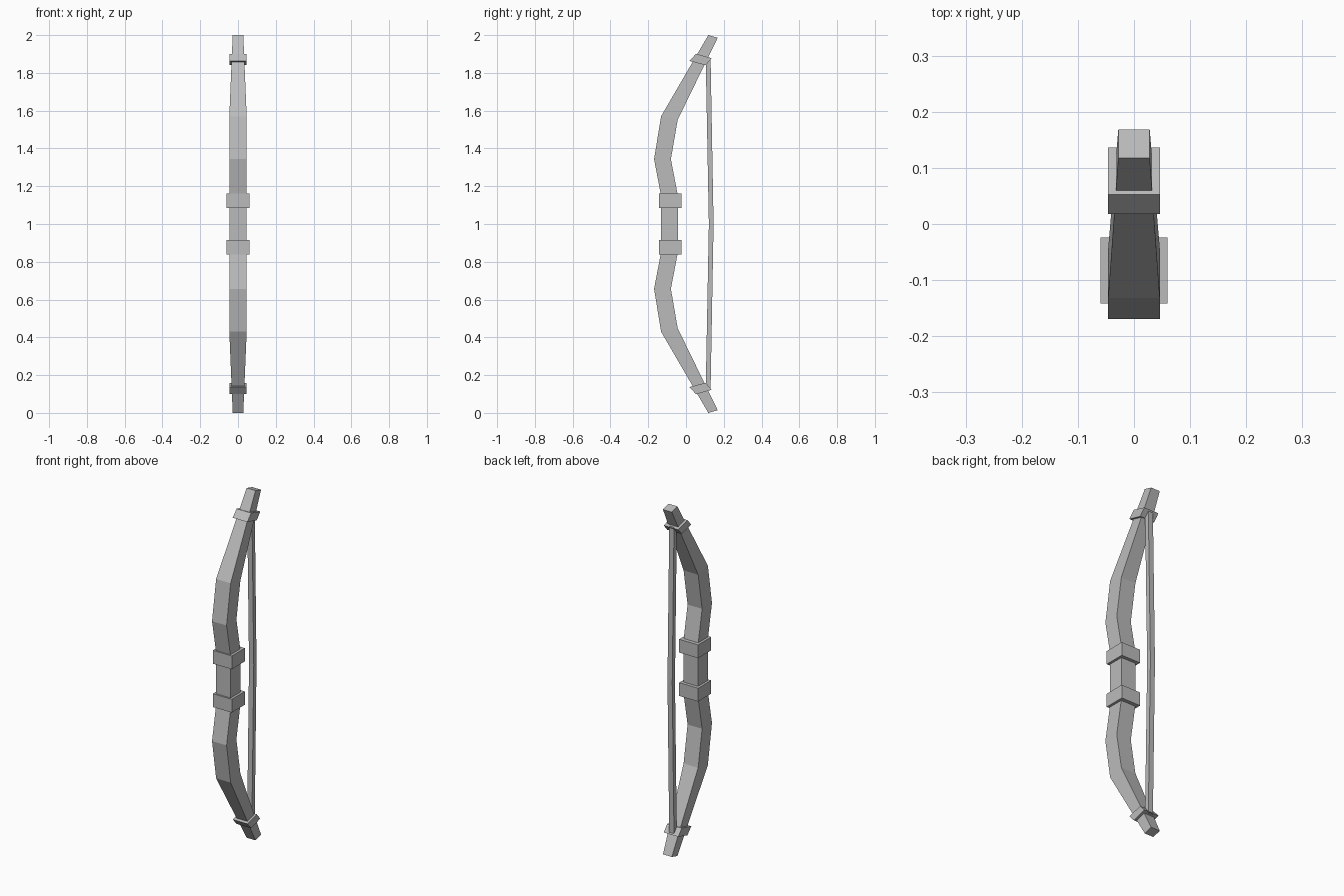
import bpy
import bmesh

if "Cube" in bpy.data.objects:
    bpy.data.objects.remove(bpy.data.objects["Cube"], do_unlink=True)

# Single flat grey
GREY = (0.5, 0.5, 0.5, 1.0)
grey = bpy.data.materials.new("plain_grey")
grey.use_nodes = True
grey.diffuse_color = GREY
grey.node_tree.nodes["Principled BSDF"].inputs["Base Color"].default_value = GREY


def loft(name, sections):
    """Skin rectangular sections: (half width, front (y, z), back (y, z))."""
    bm = bmesh.new()
    rings = []
    for w, (fy, fz), (by, bz) in sections:
        corners = ((-w, fy, fz), (w, fy, fz), (w, by, bz), (-w, by, bz))
        rings.append([bm.verts.new(c) for c in corners])
    for a, b in zip(rings, rings[1:]):
        for i in range(4):
            j = (i + 1) % 4
            bm.faces.new((a[i], a[j], b[j], b[i]))
    bm.faces.new(rings[0])
    bm.faces.new(rings[-1])
    bmesh.ops.recalc_face_normals(bm, faces=bm.faces)
    mesh = bpy.data.meshes.new(name)
    bm.to_mesh(mesh)
    bm.free()
    mesh.materials.append(grey)
    obj = bpy.data.objects.new(name, mesh)
    bpy.context.collection.objects.link(obj)
    return obj


def flip(sections):
    """Mirror sections about mid height, z = 1."""
    return [(w, (fy, 2 - fz), (by, 2 - bz)) for w, (fy, fz), (by, bz) in sections]


# Stave: grip, recurved limb and tapered tip, mirrored downwards
upper = [
    (0.046, (-0.132, 1.15), (-0.043, 1.15)),
    (0.046, (-0.169, 1.343), (-0.080, 1.343)),
    (0.046, (-0.132, 1.570), (-0.044, 1.552)),
    (0.028, (0.118, 2.0), (0.168, 1.986)),
]
loft("bow_stave", flip(upper)[::-1] + upper)

# Grip collars and slanted limb-tip bands
collar = [(0.06, (-0.142, z), (-0.024, z)) for z in (1.086, 1.162)]
tip_band = [
    (0.046, (0.018, 1.863), (0.104, 1.841)),
    (0.046, (0.053, 1.901), (0.136, 1.878)),
]
for name, part in (("grip_collar", collar), ("tip_band", tip_band)):
    loft("upper_" + name, part)
    loft("lower_" + name, flip(part))

# Bowstring, drawn back very slightly at the middle
string_top = [(0.015, (0.105, 1.845), (0.130, 1.882))]
string_mid = [(0.015, (0.121, 1.0), (0.146, 1.0))]
loft("bowstring", flip(string_top) + string_mid + string_top)
